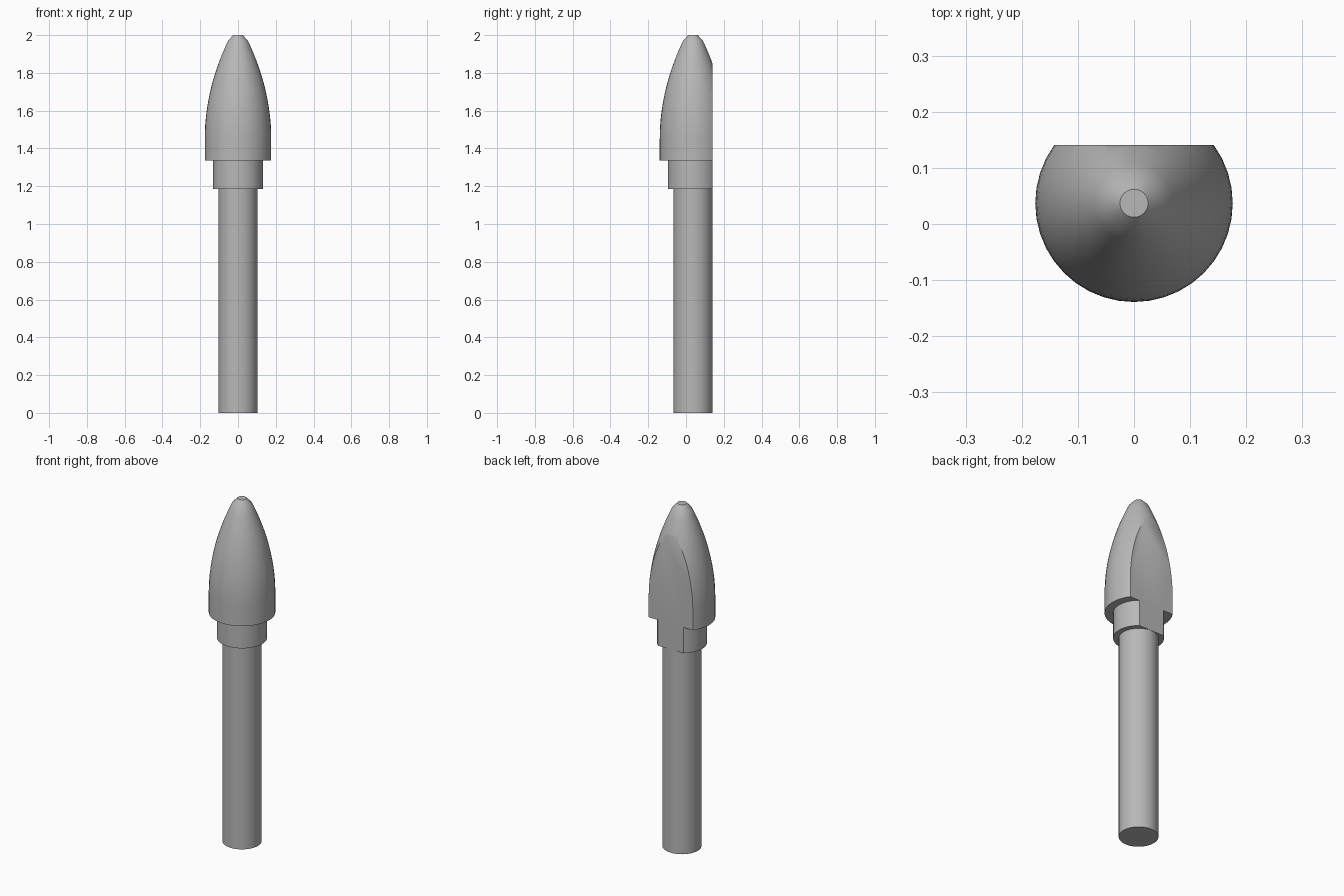
import bpy
import bmesh
import math
from mathutils import Vector

AXIS_Y = 0.037     # centre line of the turned parts
FLAT_Y = 0.1405    # plane of the flat back
SEGMENTS = 40

cube = bpy.data.objects.get("Cube")
if cube:
    bpy.data.objects.remove(cube, do_unlink=True)

grey = bpy.data.materials.new("plain_grey")
grey.use_nodes = True
colour = (0.48, 0.48, 0.48, 1)
grey.diffuse_color = colour
grey.node_tree.nodes["Principled BSDF"].inputs["Base Color"].default_value = colour


def turned_part(name, profile):
    """Revolve a (radius, height) profile, then slice its back flat."""
    bm = bmesh.new()
    verts = [bm.verts.new((0, AXIS_Y - r, z)) for r, z in profile]
    edges = [bm.edges.new(pair) for pair in zip(verts, verts[1:])]
    bmesh.ops.spin(bm, geom=verts + edges, cent=(0, AXIS_Y, 0), axis=(0, 0, 1),
                   angle=math.tau, steps=SEGMENTS, use_merge=False)
    bmesh.ops.remove_doubles(bm, verts=bm.verts[:], dist=0.0001)
    bmesh.ops.bisect_plane(bm, geom=bm.verts[:] + bm.edges[:] + bm.faces[:],
                           plane_co=Vector((0, FLAT_Y, 0)),
                           plane_no=Vector((0, 1, 0)), clear_outer=True)
    rim = [e for e in bm.edges if e.is_boundary]
    if rim:
        bmesh.ops.holes_fill(bm, edges=rim, sides=0)
    bmesh.ops.recalc_face_normals(bm, faces=bm.faces[:])

    mesh = bpy.data.meshes.new(name)
    bm.to_mesh(mesh)
    bm.free()
    mesh.materials.append(grey)
    obj = bpy.data.objects.new(name, mesh)
    bpy.context.collection.objects.link(obj)
    bpy.ops.object.select_all(action='DESELECT')
    obj.select_set(True)
    bpy.context.view_layer.objects.active = obj
    bpy.ops.object.shade_smooth_by_angle(angle=math.radians(30))
    return obj


def cylinder_profile(radius, bottom, top):
    return [(0, bottom), (radius, bottom), (radius, top), (0, top)]


# Straight round shaft and the wider collar above it
turned_part("shaft", cylinder_profile(0.103, 0, 1.185))
turned_part("collar", cylinder_profile(0.132, 1.185, 1.335))

# Bullet-shaped head: short straight skirt, parabolic taper, small blunt tip
base, shoulder, taper_end, steps = 1.335, 1.45, 1.97, 14
taper = []
for i in range(steps + 1):
    rise = (taper_end - shoulder) * i / steps
    taper.append((0.176 - 0.455 * rise ** 2, shoulder + rise))
turned_part("head", [(0, base), (0.176, base)] + taper + [(0.025, 2), (0, 2)])
